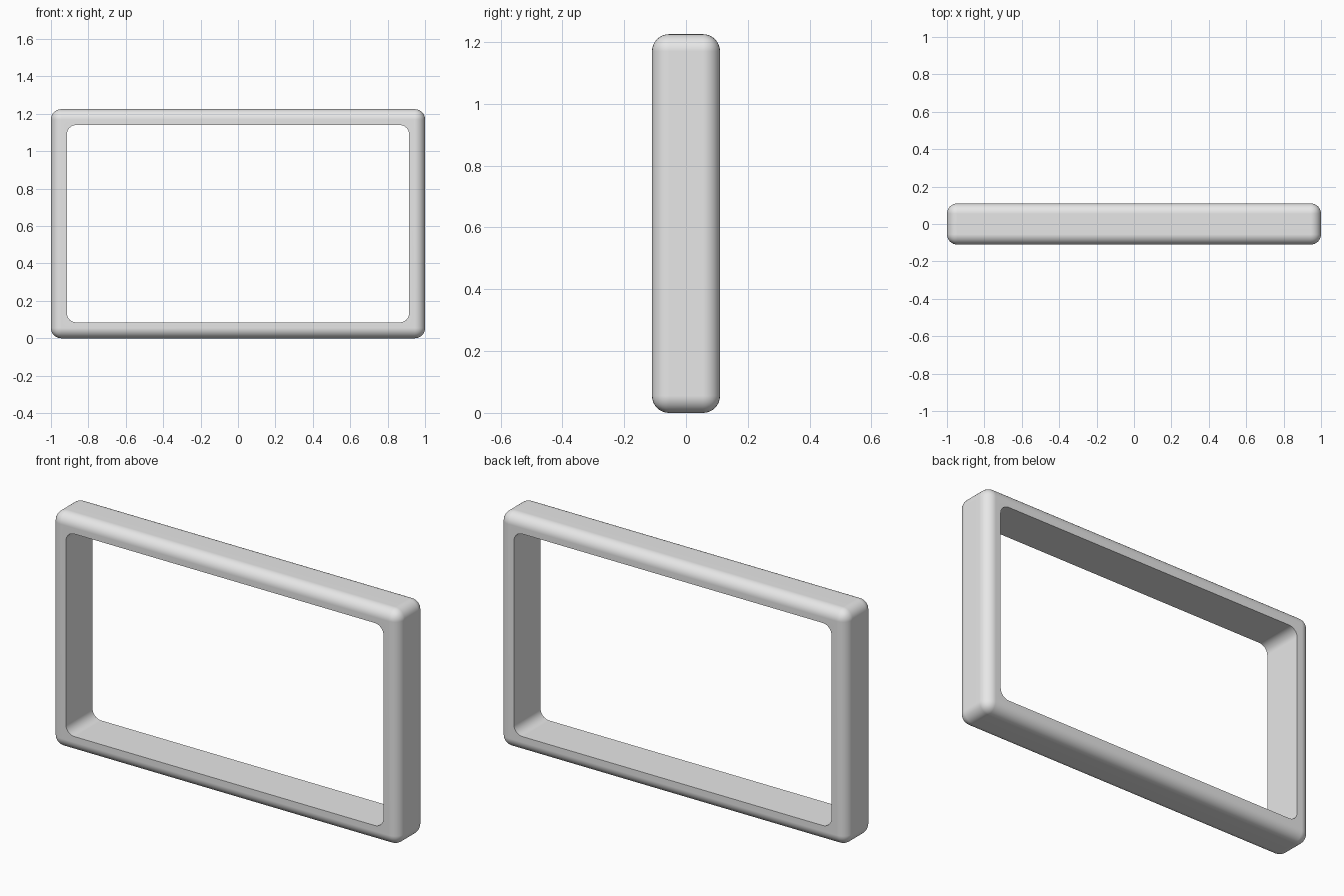
import bpy
import bmesh
from mathutils import Matrix

cube = bpy.data.objects.get("Cube")
if cube:
    bpy.data.objects.remove(cube, do_unlink=True)

WIDTH, DEPTH, HEIGHT = 2.0, 0.22, 1.225
HOLE_W, HOLE_H = 1.83, 1.055
ROUND = 0.055

grey = bpy.data.materials.new("light_grey")
grey.use_nodes = True
grey.diffuse_color = (0.8, 0.8, 0.8, 1)
grey.node_tree.nodes["Principled BSDF"].inputs["Base Color"].default_value = (0.8, 0.8, 0.8, 1)


def rounded_box(name, size, radius, edge_rule):
    """Box centred at half the frame height, with the chosen edges rounded."""
    bm = bmesh.new()
    bmesh.ops.create_cube(bm, size=1, matrix=Matrix.Diagonal((*size, 1)))
    edges = [e for e in bm.edges if edge_rule(e)]
    bmesh.ops.bevel(bm, geom=edges, offset=radius, segments=8, profile=0.5, affect='EDGES')
    bmesh.ops.translate(bm, verts=bm.verts, vec=(0, 0, HEIGHT / 2))
    mesh = bpy.data.meshes.new(name)
    bm.to_mesh(mesh)
    bm.free()
    mesh.materials.append(grey)
    obj = bpy.data.objects.new(name, mesh)
    bpy.context.collection.objects.link(obj)
    return obj


def runs_front_to_back(edge):
    a, b = edge.verts
    return abs(a.co.y - b.co.y) > 0.1


# Softly rounded outer block and the opening through it
frame = rounded_box("frame", (WIDTH, DEPTH, HEIGHT), ROUND, lambda e: True)
opening = rounded_box("opening_cutter", (HOLE_W, 2 * DEPTH, HOLE_H), 0.05, runs_front_to_back)

cut = frame.modifiers.new("opening", 'BOOLEAN')
cut.operation = 'DIFFERENCE'
cut.solver = 'EXACT'
cut.object = opening

# Apply the cut so its rim can be kept crisp
bpy.ops.object.select_all(action='DESELECT')
frame.select_set(True)
bpy.context.view_layer.objects.active = frame
bpy.ops.object.modifier_apply(modifier=cut.name)
bpy.data.objects.remove(opening, do_unlink=True)
bpy.ops.object.shade_smooth_by_angle(angle=0.6)

# Flat faces stay flat beside the rounded edges
normals = frame.modifiers.new("flat_faces", 'WEIGHTED_NORMAL')
normals.keep_sharp = True
